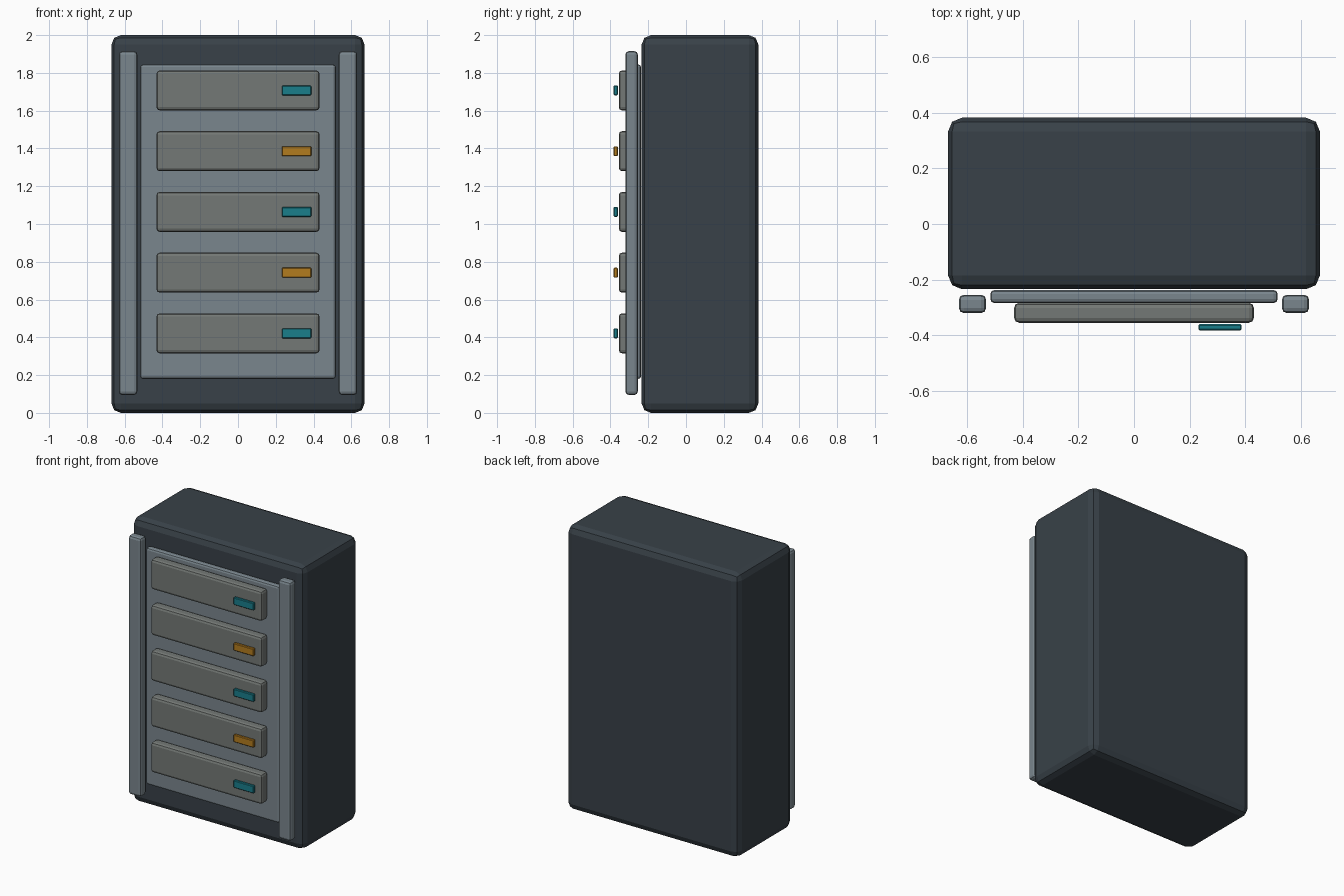
import bpy

if "Cube" in bpy.data.objects:
    bpy.data.objects.remove(bpy.data.objects["Cube"])


def material(name, rgb):
    m = bpy.data.materials.new(name)
    m.diffuse_color = (*rgb, 1)
    m.use_nodes = True
    m.node_tree.nodes["Principled BSDF"].inputs["Base Color"].default_value = m.diffuse_color
    return m


DARK = material("dark_shell", (0.04, 0.053, 0.065))
STEEL = material("steel", (0.195, 0.24, 0.27))
GREY = material("warm_grey", (0.175, 0.19, 0.18))
TEAL = material("teal_light", (0.01, 0.21, 0.26))
AMBER = material("amber_light", (0.45, 0.2, 0.013))


def box(name, x, y, z, mat, bevel, segments=2):
    """Bevelled box spanning the given (min, max) ranges."""
    spans = (x, y, z)
    bpy.ops.mesh.primitive_cube_add(size=1, location=[(a + b) / 2 for a, b in spans])
    ob = bpy.context.object
    ob.name = name
    ob.scale = [b - a for a, b in spans]
    bpy.ops.object.transform_apply(location=False, rotation=False, scale=True)
    ob.data.materials.append(mat)
    mod = ob.modifiers.new("rounded_edges", 'BEVEL')
    mod.width = bevel
    mod.segments = segments
    return ob


# Cabinet shell and the recessed-look front panel
box("cabinet", (-0.67, 0.67), (-0.235, 0.383), (0, 2), DARK, 0.05)
box("front_panel", (-0.518, 0.518), (-0.285, -0.238), (0.18, 1.845), STEEL, 0.015)

# Upright rails on both sides
for side, cx in (("left", -0.582), ("right", 0.582)):
    box(f"{side}_rail", (cx - 0.049, cx + 0.049), (-0.321, -0.255),
        (0.095, 1.915), STEEL, 0.018)

# Five stacked units, each with an indicator light of alternating colour
for i in range(5):
    z = 0.421 + 0.3215 * i
    box(f"rack_unit_{i + 1}", (-0.432, 0.432), (-0.356, -0.284),
        (z - 0.106, z + 0.106), GREY, 0.018)
    box(f"indicator_light_{i + 1}", (0.232, 0.388), (-0.383, -0.361),
        (z - 0.026, z + 0.026), AMBER if i % 2 else TEAL, 0.004, 1)
